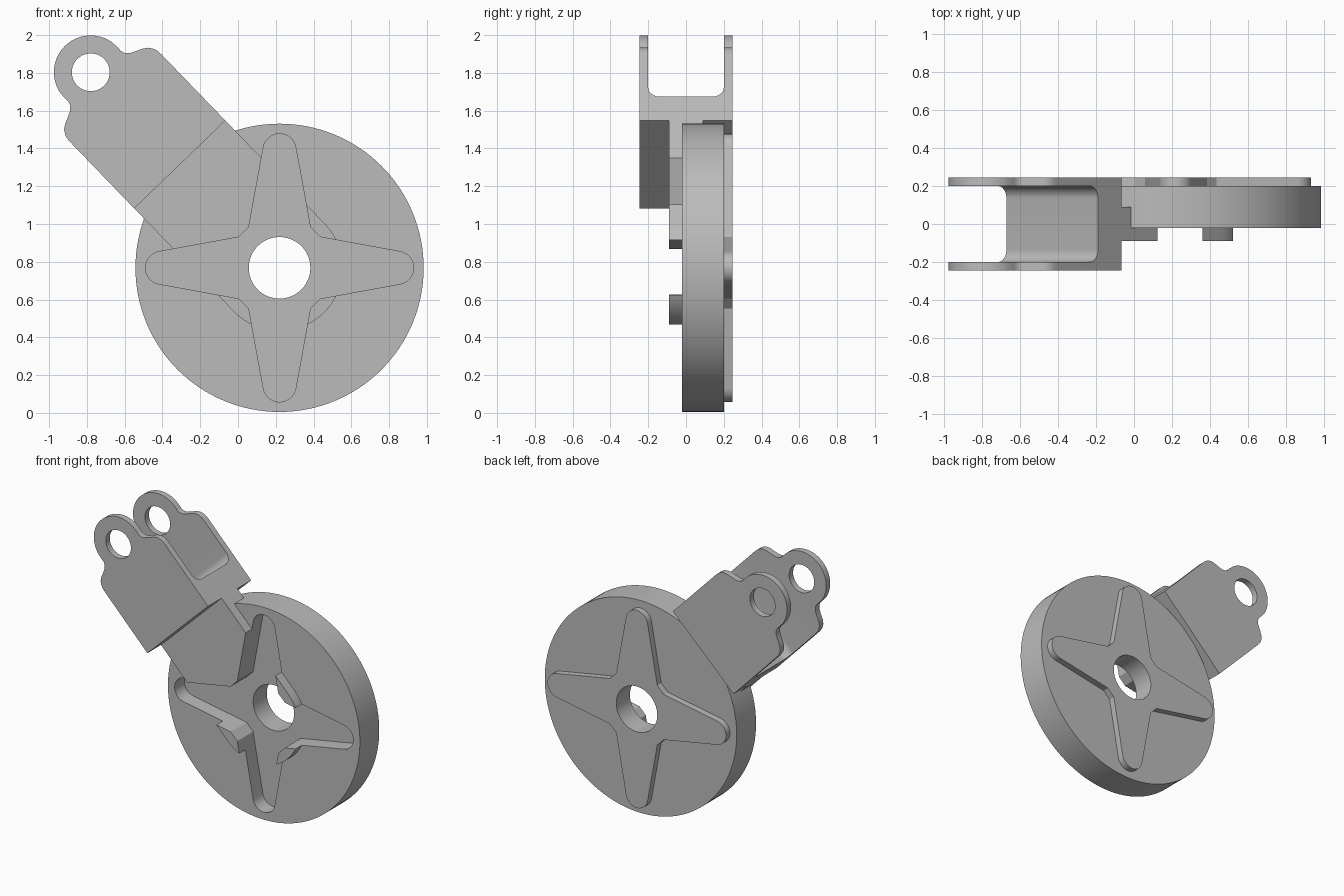
import bpy, bmesh, math
from mathutils import Vector

cube = bpy.data.objects.get("Cube")
if cube:
    bpy.data.objects.remove(cube, do_unlink=True)

grey = bpy.data.materials.new("plain grey")
grey.use_nodes = True
grey.diffuse_color = (0.5, 0.5, 0.5, 1)
grey.node_tree.nodes["Principled BSDF"].inputs["Base Color"].default_value = (0.5, 0.5, 0.5, 1)

HUB = Vector((0.22, 0, 0.768))            # wheel centre
ANGLE = math.radians(46)
ALONG = Vector((-math.cos(ANGLE), 0, math.sin(ANGLE)))   # up the arm
ACROSS = Vector((math.sin(ANGLE), 0, math.cos(ANGLE)))   # over the arm
X, Y, Z = Vector((1, 0, 0)), Vector((0, 1, 0)), Vector((0, 0, 1))
HALF = 0.335                              # half width of the arm
PIN = 1.439                               # eye distance from the hub


def arc(cx, cy, r, start, end, n):
    return [(cx + r * math.cos(math.radians(start + (end - start) * i / n)),
             cy + r * math.sin(math.radians(start + (end - start) * i / n)))
            for i in range(n + 1)]


def circle(r, n=64, cx=0):
    return arc(cx, 0, r, 0, 360, n)[:-1]


def prism(name, outline, low, high, a=X, b=Z, c=Y):
    """Extrude an outline in the a-b plane from low to high along c."""
    bm = bmesh.new()
    face = bm.faces.new([bm.verts.new(HUB + a * p + b * q + c * low) for p, q in outline])
    new = bmesh.ops.extrude_face_region(bm, geom=[face])["geom"]
    bmesh.ops.translate(bm, vec=c * (high - low),
                        verts=[v for v in new if isinstance(v, bmesh.types.BMVert)])
    bmesh.ops.recalc_face_normals(bm, faces=bm.faces)
    mesh = bpy.data.meshes.new(name)
    bm.to_mesh(mesh)
    bm.free()
    mesh.materials.append(grey)
    obj = bpy.data.objects.new(name, mesh)
    bpy.context.collection.objects.link(obj)
    return obj


def select(obj):
    bpy.ops.object.select_all(action='DESELECT')
    obj.select_set(True)
    bpy.context.view_layer.objects.active = obj


def combine(obj, other, operation):
    mod = obj.modifiers.new(operation.title(), 'BOOLEAN')
    mod.operation, mod.solver, mod.object = operation, 'EXACT', other
    select(obj)
    bpy.ops.object.modifier_apply(modifier=mod.name)
    bpy.data.objects.remove(other, do_unlink=True)


# Four-pointed cross outline: one tapered ray turned through four quarters
ray = [(0.215, -0.163)] + arc(0.623, 0, 0.087, -80, 80, 16) + [(0.215, 0.163)]
cross = []
for k in range(4):
    for p, q in ray:
        for _ in range(k):
            p, q = -q, p
        cross.append((p, q))

# Wheel with round-ended arm plate, cross recess and centre bore
wheel = prism("wheel", circle(0.763, 128), -0.02, 0.2)
plate = [(0.8, -HALF), (0.8, HALF)] + arc(0, 0, HALF, 90, 270, 32)
combine(wheel, prism("arm_plate", plate, -0.09, 0.09, ALONG, ACROSS), 'UNION')
combine(wheel, prism("recess_cutter", cross, -0.3, 0.09), 'DIFFERENCE')
combine(wheel, prism("bore_cutter", circle(0.163), -0.5, 0.5), 'DIFFERENCE')

# Raised cross on the back
back_cross = prism("back_cross", cross, 0.2, 0.245)
combine(back_cross, prism("bore_cutter", circle(0.163), -0.5, 0.5), 'DIFFERENCE')

# Fork with rounded shoulders and an eye at the end
shoulder = [(0.76, HALF), (1.25, HALF), (1.275, 0.333), (1.295, 0.327), (1.319, 0.312),
            (1.337, 0.287), (1.352, 0.253), (1.368, 0.22), (1.388, 0.2),
            (1.41, 0.193), (1.43, 0.194)]
side = shoulder + arc(PIN, 0, 0.195, 80, 0, 18)
fork = prism("fork", side + [(u, -v) for u, v in reversed(side[:-1])],
             -0.245, 0.245, ALONG, ACROSS)
slot = ([(2, -0.2)] + arc(1.0, -0.136, 0.064, 270, 180, 10)
        + arc(1.0, 0.136, 0.064, 180, 90, 10) + [(2, 0.2)])
combine(fork, prism("slot_cutter", slot, -0.6, 0.6, ALONG, Y, ACROSS), 'DIFFERENCE')
combine(fork, prism("eye_cutter", circle(0.1, 48, PIN), -0.5, 0.5, ALONG, ACROSS), 'DIFFERENCE')

for obj in (wheel, back_cross, fork):
    select(obj)
    bpy.ops.object.shade_smooth_by_angle(angle=math.radians(30))
